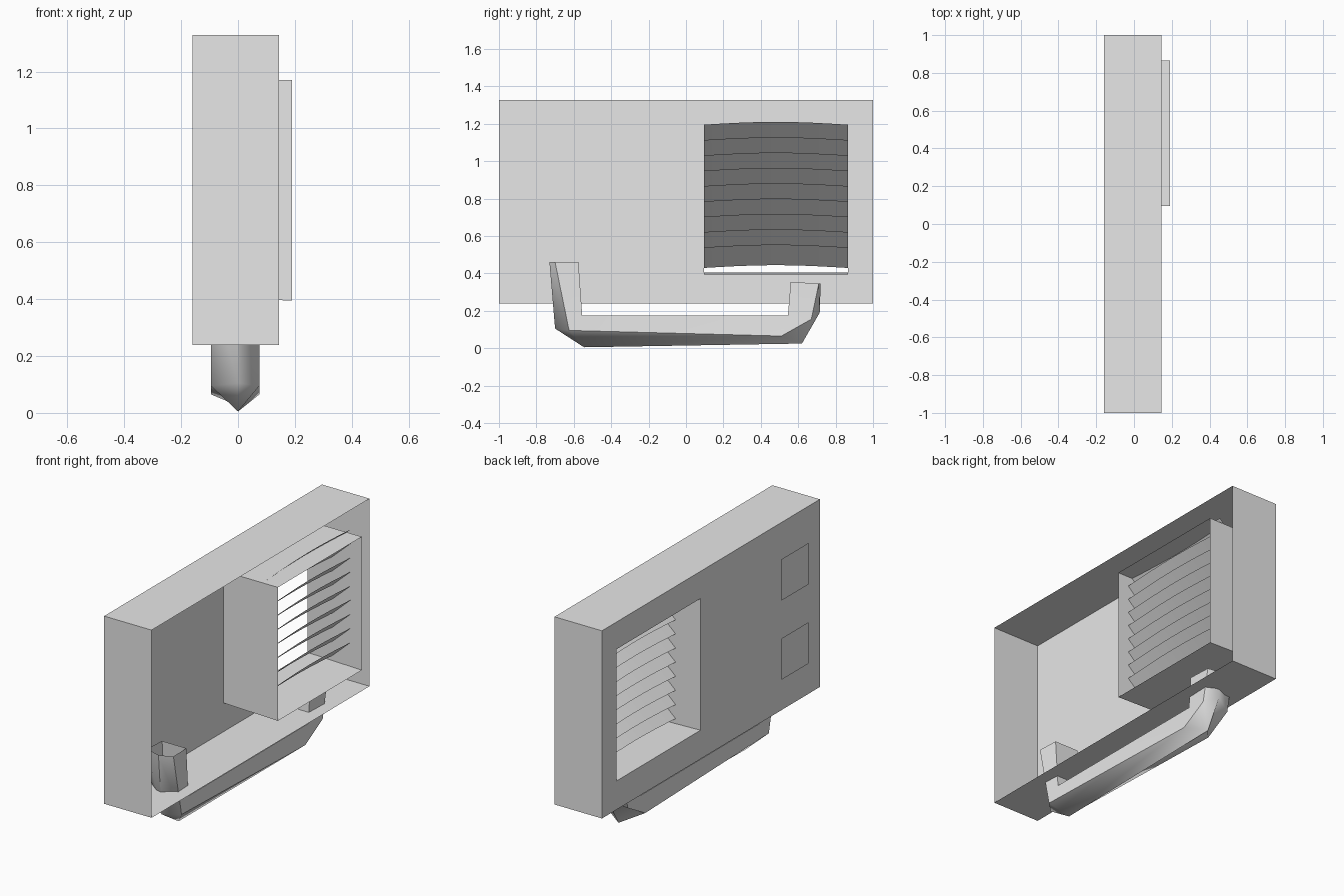
import bpy, bmesh, math

cube = bpy.data.objects.get("Cube")
if cube:
    bpy.data.objects.remove(cube)

grey = bpy.data.materials.new("light_grey")
grey.use_nodes = True
COLOUR = (0.8, 0.8, 0.8, 1)
grey.diffuse_color = COLOUR
grey.node_tree.nodes["Principled BSDF"].inputs["Base Color"].default_value = COLOUR


def finish(name, bm, smooth=None, recalc=False):
    bmesh.ops.remove_doubles(bm, verts=bm.verts, dist=0.0001)
    if recalc:
        bmesh.ops.recalc_face_normals(bm, faces=bm.faces)
    mesh = bpy.data.meshes.new(name)
    bm.to_mesh(mesh)
    bm.free()
    mesh.materials.append(grey)
    obj = bpy.data.objects.new(name, mesh)
    bpy.context.collection.objects.link(obj)
    if smooth:
        bpy.ops.object.select_all(action='DESELECT')
        obj.select_set(True)
        bpy.context.view_layer.objects.active = obj
        bpy.ops.object.shade_smooth_by_angle(angle=math.radians(smooth))
    return obj


def loft(bm, rings, closed=True):
    """Skin a list of equal-length point rings."""
    rows = [[bm.verts.new(p) for p in ring] for ring in rings]
    count = len(rows[0])
    for a, b in zip(rows, rows[1:]):
        for i in range(count if closed else count - 1):
            j = (i + 1) % count
            quad = [a[i], a[j], b[j], b[i]]
            if len({tuple(v.co) for v in quad}) > 2:
                bm.faces.new(quad)


def rect(x, y0, y1, z0, z1):
    return [(x, y0, z0), (x, y1, z0), (x, y1, z1), (x, y0, z1)]


BACK, FRONT = -0.16, 0.145
VENT_Y = (0.095, 0.865)

# Thin-walled tray, open on one broad side, with a window in its back wall
window = rect(BACK, *VENT_Y, 0.405, 1.17)
outer = rect(BACK, -1, 1, 0.238, 1.328)
bm = bmesh.new()
loft(bm, [window, outer, rect(FRONT, -1, 1, 0.238, 1.328)])
finish("housing_tray", bm, recalc=True)

# Vent duct running from the window out past the open side
bm = bmesh.new()
loft(bm, [window, rect(0.19, *VENT_Y, 0.395, 1.17)])
finish("vent_duct", bm, recalc=True)

# Tilted, slightly arched slats
bm = bmesh.new()
STEPS = 8
for n in range(9):
    top = 1.195 - n * 0.082
    rows = []
    for i in range(STEPS + 1):
        t = i / STEPS
        y = VENT_Y[0] + t * (VENT_Y[1] - VENT_Y[0])
        rise = 0.015 * math.sin(math.pi * t)
        rows.append([(0.12, y, top + rise), (0.0, y, top - 0.11 + rise)])
    loft(bm, rows, closed=False)
finish("vent_slats", bm, smooth=30)

# Loose square panels just behind the back wall
bm = bmesh.new()
for z in (0.44, 0.90):
    bm.faces.new([bm.verts.new(p) for p in reversed(rect(-0.192, -0.85, -0.60, z, z + 0.24))])
finish("back_panels", bm)

# Bent carrying handle: each station gives inner, ridge and outer (y, z)
stations = [
    ((-0.575, 0.46), (-0.70, 0.46), (-0.73, 0.46)),
    ((-0.555, 0.175), (-0.625, 0.095), (-0.70, 0.105)),
    ((-0.555, 0.175), (-0.625, 0.095), (-0.545, 0.005)),
    ((0.545, 0.175), (0.51, 0.065), (0.62, 0.025)),
    ((0.545, 0.175), (0.67, 0.155), (0.715, 0.19)),
    ((0.56, 0.355), (0.71, 0.345), (0.72, 0.345)),
]
bm = bmesh.new()
loft(bm, [[(-0.085, *a), (-0.095, *b), (0.0, *c), (0.075, *b), (0.07, *a)]
          for a, b, c in stations])
finish("handle", bm, smooth=50, recalc=True)
